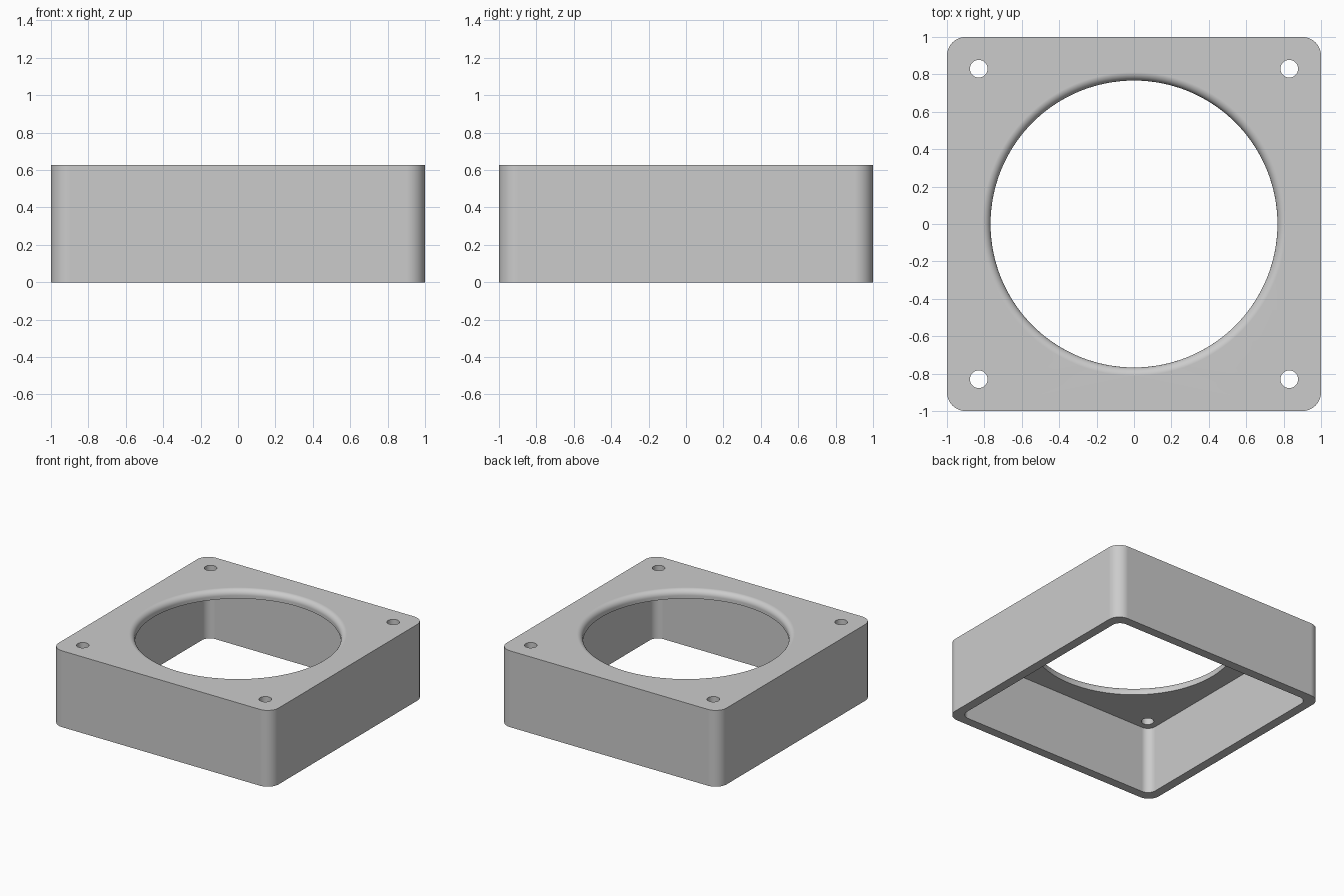
import bpy, bmesh
from math import sin, cos, pi, radians

cube = bpy.data.objects.get("Cube")
if cube:
    bpy.data.objects.remove(cube, do_unlink=True)

HEIGHT, CEILING = 0.627, 0.557
OUTER, OUTER_R = 1.0, 0.1
INNER, INNER_R = 0.925, 0.07
BORE, FILLET = 0.767, 0.045
HOLE_POS, HOLE_R = 0.83, 0.047

bm = bmesh.new()


def ring(points, z):
    """Closed loop of vertices and edges at one height."""
    verts = [bm.verts.new((x, y, z)) for x, y in points]
    edges = [bm.edges.new((v, verts[i - 1])) for i, v in enumerate(verts)]
    return verts, edges


def circle(r, n, cx=0, cy=0):
    return [(cx + r * cos(2 * pi * i / n), cy + r * sin(2 * pi * i / n)) for i in range(n)]


def rounded_square(half, r, steps=10):
    c = half - r
    points = []
    for k, (sx, sy) in enumerate([(1, 1), (-1, 1), (-1, -1), (1, -1)]):
        for i in range(steps + 1):
            a = (k + i / steps) * pi / 2
            points.append((sx * c + r * cos(a), sy * c + r * sin(a)))
    return points


def wall(rings):
    """Quads between successive rings; returns first and last edge loops."""
    for (a, _), (b, _) in zip(rings, rings[1:]):
        for i in range(len(a)):
            bm.faces.new((a[i - 1], a[i], b[i], b[i - 1]))
    return rings[0][1], rings[-1][1]


def cap(*loops):
    bmesh.ops.triangle_fill(bm, use_beauty=True, edges=[e for loop in loops for e in loop])


# Outer and inner side walls
outer_low, outer_top = wall([ring(rounded_square(OUTER, OUTER_R), z) for z in (0, HEIGHT)])
inner_low, inner_top = wall([ring(rounded_square(INNER, INNER_R), z) for z in (0, CEILING)])

# Large bore with a rounded upper lip
profile = [(BORE, CEILING)]
for i in range(11):
    a = i / 10 * pi / 2
    profile.append((BORE + FILLET * (1 - cos(a)), HEIGHT - FILLET + FILLET * sin(a)))
bore_low, bore_top = wall([ring(circle(r, 128), z) for r, z in profile])

# Four screw holes through the top plate
top_loops, ceiling_loops = [outer_top, bore_top], [inner_top, bore_low]
for sx in (-1, 1):
    for sy in (-1, 1):
        shape = circle(HOLE_R, 32, sx * HOLE_POS, sy * HOLE_POS)
        low, top = wall([ring(shape, z) for z in (CEILING, HEIGHT)])
        top_loops.append(top)
        ceiling_loops.append(low)

# Flat faces: top plate, ceiling and bottom rim
cap(*top_loops)
cap(*ceiling_loops)
cap(outer_low, inner_low)
bmesh.ops.recalc_face_normals(bm, faces=bm.faces)

mesh = bpy.data.meshes.new("mounting_frame")
bm.to_mesh(mesh)
bm.free()
frame = bpy.data.objects.new("mounting_frame", mesh)
bpy.context.collection.objects.link(frame)

# Plain grey finish
grey = bpy.data.materials.new("light_grey")
grey.use_nodes = True
colour = (0.6, 0.6, 0.6, 1)
grey.diffuse_color = colour
grey.node_tree.nodes["Principled BSDF"].inputs["Base Color"].default_value = colour
mesh.materials.append(grey)

# Smooth curves with crisp edges and even flats
bpy.ops.object.select_all(action='DESELECT')
frame.select_set(True)
bpy.context.view_layer.objects.active = frame
bpy.ops.object.shade_smooth_by_angle(angle=radians(30))
weighted = frame.modifiers.new("even_flats", 'WEIGHTED_NORMAL')
weighted.keep_sharp = True
